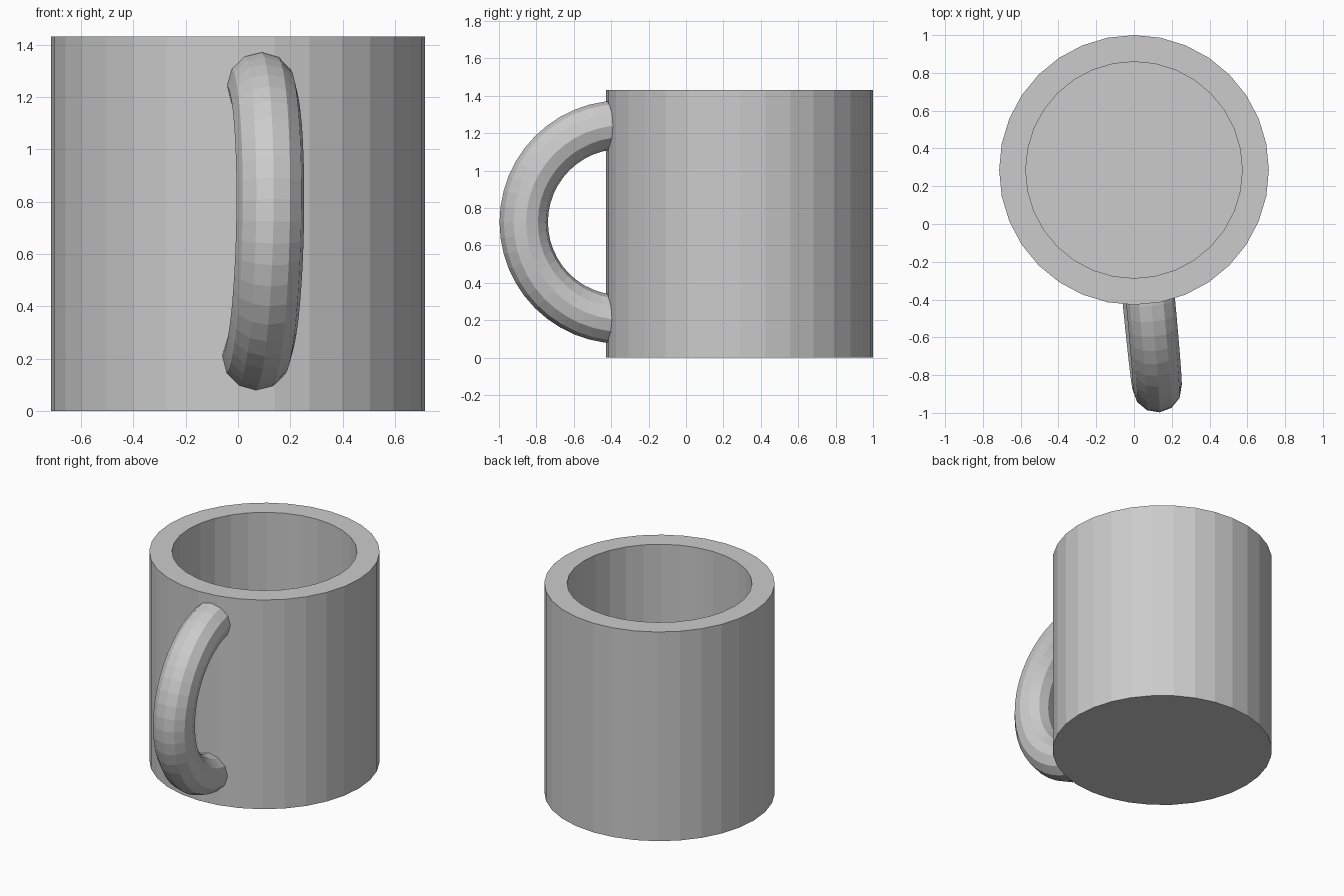
import bpy, bmesh
from math import radians
from mathutils import Matrix, Vector

if "Cube" in bpy.data.objects:
    bpy.data.objects.remove(bpy.data.objects["Cube"])

RADIUS, INNER, HEIGHT, FLOOR = 0.714, 0.573, 1.43, 0.14


def add_object(name, bm, location, rotation=(0, 0, 0)):
    bmesh.ops.recalc_face_normals(bm, faces=bm.faces)
    mesh = bpy.data.meshes.new(name)
    bm.to_mesh(mesh)
    bm.free()
    obj = bpy.data.objects.new(name, mesh)
    obj.location, obj.rotation_euler = location, rotation
    bpy.context.collection.objects.link(obj)
    return obj


# Cup body: 32-sided cylinder, top face inset and pushed down to hollow it
bm = bmesh.new()
bmesh.ops.create_cone(bm, cap_ends=True, segments=32, radius1=RADIUS, radius2=RADIUS,
                      depth=HEIGHT, matrix=Matrix.Translation((0, 0, HEIGHT / 2)))
top = max(bm.faces, key=lambda f: f.calc_center_median().z)
top = bmesh.ops.extrude_discrete_faces(bm, faces=[top])["faces"][0]
bmesh.ops.scale(bm, vec=(INNER / RADIUS, INNER / RADIUS, 1), verts=top.verts)
top = bmesh.ops.extrude_discrete_faces(bm, faces=[top])["faces"][0]
bmesh.ops.translate(bm, vec=(0, 0, FLOOR - HEIGHT), verts=top.verts)
add_object("cup_body", bm, (0, 0.286, 0))

# Handle: front half of a faceted torus, slightly turned, ends buried in the wall
MAJOR, MINOR, STEPS, SIDES = 0.52, 0.13, 24, 12
bm = bmesh.new()
rings = []
for i in range(STEPS + 1):
    turn = Matrix.Rotation(radians(-90 + 180 * i / STEPS), 3, 'X')
    ring = []
    for j in range(SIDES):
        p = Matrix.Rotation(radians(360 * j / SIDES), 3, 'Z') @ Vector((0, -MINOR, 0))
        ring.append(bm.verts.new(turn @ (p + Vector((0, -MAJOR, 0)))))
    rings.append(ring)
for a, b in zip(rings, rings[1:]):
    for j in range(SIDES):
        k = (j + 1) % SIDES
        bm.faces.new((a[j], a[k], b[k], b[j]))
# The swept section is flat in z, so each ring stands perpendicular to the path
add_object("handle", bm, (0.073, -0.35, 0.725), (0, radians(1), radians(5.5)))
